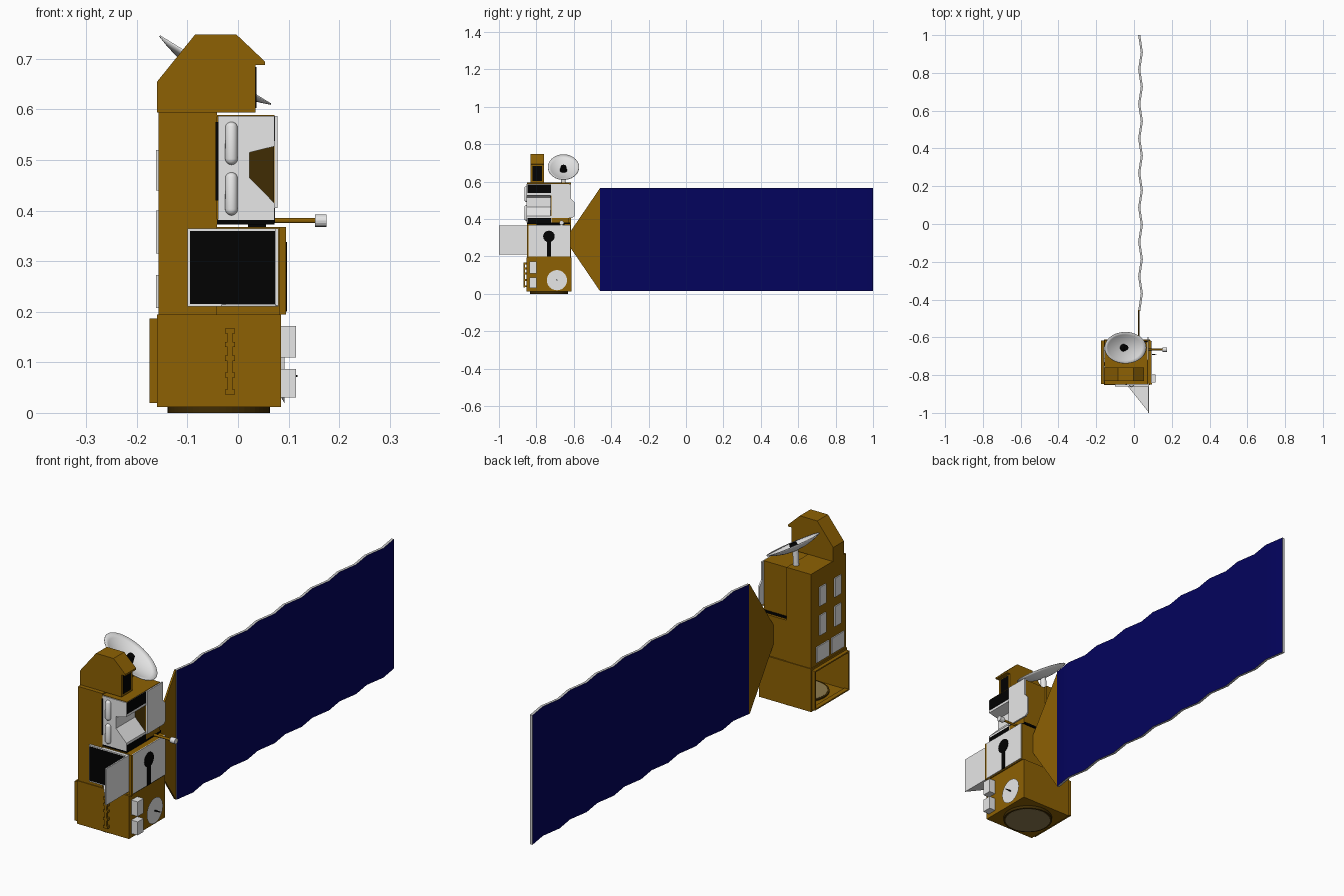
import bpy, bmesh, math
from mathutils import Vector, Matrix

if "Cube" in bpy.data.objects:
    bpy.data.objects.remove(bpy.data.objects["Cube"])

def mat(name, r, g, b):
    m = bpy.data.materials.new(name)
    m.diffuse_color = (r, g, b, 1)
    m.use_nodes = True
    m.node_tree.nodes["Principled BSDF"].inputs["Base Color"].default_value = m.diffuse_color
    return m

GOLD = mat("gold_foil", 0.27, 0.12, 0.001)
WHITE = mat("white", 0.8, 0.8, 0.8)
GREY = mat("grey", 0.6, 0.6, 0.6)
BLACK = mat("black", 0.0005, 0.0005, 0.0005)
NAVY = mat("navy_cells", 0.001, 0.001, 0.11)
OLIVE = mat("olive_floor", 0.27, 0.2, 0.08)
BROWN = mat("dark_brown", 0.05, 0.025, 0.001)

def finish(name, bm, *mats):
    bmesh.ops.recalc_face_normals(bm, faces=bm.faces)
    me = bpy.data.meshes.new(name)
    bm.to_mesh(me)
    bm.free()
    for m in mats:
        me.materials.append(m)
    ob = bpy.data.objects.new(name, me)
    bpy.context.collection.objects.link(ob)
    return ob

def box(name, x, y, z, m, open_dirs=(), wall=0.0):
    """Box from (min, max) ranges; faces along open_dirs removed, walls go inward."""
    bm = bmesh.new()
    bmesh.ops.create_cube(bm, size=1)
    for v in bm.verts:
        v.co = Vector([(r[0] + r[1]) / 2 + c * (r[1] - r[0]) for r, c in zip((x, y, z), v.co)])
    bm.normal_update()
    gone = [f for f in bm.faces if any(f.normal.dot(Vector(d)) > 0.9 for d in open_dirs)]
    if gone:
        bmesh.ops.delete(bm, geom=gone, context='FACES_ONLY')
    me = bpy.data.meshes.new(name)
    bm.to_mesh(me)
    bm.free()
    me.materials.append(m)
    ob = bpy.data.objects.new(name, me)
    bpy.context.collection.objects.link(ob)
    if wall:
        s = ob.modifiers.new("walls", 'SOLIDIFY')
        s.thickness, s.offset = wall, -1
    return ob

def prism(name, pts, axis, lo, hi, m):
    """Extrude a 2D outline along axis: x -> pts (y,z), y -> (x,z), z -> (x,y)."""
    place = {'x': lambda a, b, t: (t, a, b), 'y': lambda a, b, t: (a, t, b), 'z': lambda a, b, t: (a, b, t)}[axis]
    bm = bmesh.new()
    f = bm.faces.new([bm.verts.new(place(a, b, lo)) for a, b in pts])
    ext = bmesh.ops.extrude_face_region(bm, geom=[f])
    move = Vector(place(0, 0, hi - lo))
    bmesh.ops.translate(bm, vec=move, verts=[v for v in ext['geom'] if isinstance(v, bmesh.types.BMVert)])
    return finish(name, bm, m)

def rod(name, a, b, r1, r2, m, seg=32):
    a, b = Vector(a), Vector(b)
    bm = bmesh.new()
    rot = (b - a).to_track_quat('Z', 'Y').to_matrix().to_4x4()
    bmesh.ops.create_cone(bm, cap_ends=True, segments=seg, radius1=r1, radius2=r2, depth=(b - a).length,
                          matrix=Matrix.Translation((a + b) / 2) @ rot)
    return finish(name, bm, m)

# --- Base: hollow service module, open to the -x side ---
box("base_module", (-0.16, 0.085), (-0.853, -0.612), (0.012, 0.195), GOLD, [(-1, 0, 0)], 0.012)
box("base_sleeve", (-0.175, -0.155), (-0.848, -0.617), (0.02, 0.187), GOLD, [(-1, 0, 0), (1, 0, 0)], 0.008)
rod("bottom_ring", (-0.038, -0.733, 0), (-0.038, -0.733, 0.014), 0.101, 0.101, BROWN, 48)
rod("bottom_disc", (-0.038, -0.733, -0.0005), (-0.038, -0.733, 0.01), 0.093, 0.093, OLIVE, 48)
rod("inner_floor_ring", (-0.038, -0.733, 0.022), (-0.038, -0.733, 0.027), 0.101, 0.101, BROWN, 48)
rod("inner_floor_disc", (-0.038, -0.733, 0.022), (-0.038, -0.733, 0.028), 0.093, 0.093, OLIVE, 48)

# Ladder-like bracket on the front of the base
box("bracket_bar", (-0.021, -0.011), (-0.868, -0.862), (0.035, 0.168), GOLD)
for i, z in enumerate((0.041, 0.075, 0.108, 0.135, 0.162)):
    box(f"bracket_step_{i}", (-0.026, -0.006), (-0.868, -0.85), (z - 0.005, z + 0.005), GOLD)

# Boxes and small dish on the right of the base
for i, (z0, z1) in enumerate(((0.03, 0.087), (0.11, 0.172))):
    box(f"side_box_{i}", (0.084, 0.115), (-0.838, -0.798), (z0, z1), WHITE)
rod("small_dish", (0.084, -0.69, 0.073), (0.092, -0.69, 0.073), 0.04, 0.054, WHITE)
rod("small_dish_feed", (0.09, -0.69, 0.073), (0.118, -0.69, 0.073), 0.003, 0.002, BLACK, 12)

# --- Tall tower with equipment plates on its -x side ---
box("tower", (-0.157, -0.042), (-0.85, -0.615), (0.195, 0.595), GOLD)
for row, (z0, z1, w) in enumerate(((0.207, 0.273, 0.085), (0.315, 0.4, 0.042), (0.44, 0.52, 0.042))):
    for col, y in enumerate((-0.69, -0.792)):
        box(f"tower_plate_{row}_{col}", (-0.162, -0.155), (y - w / 2, y + w / 2), (z0, z1), WHITE)

# --- Middle module ---
box("middle_module", (-0.042, 0.09), (-0.845, -0.618), (0.195, 0.368), GOLD)
box("middle_side_panel", (0.088, 0.094), (-0.843, -0.62), (0.2, 0.368), WHITE)
box("middle_front_trim", (0.082, 0.095), (-0.85, -0.842), (0.195, 0.368), GOLD)
rod("keyhole_disc", (0.09, -0.733, 0.307), (0.0965, -0.733, 0.307), 0.031, 0.031, BLACK, 16)
box("keyhole_stem", (0.09, 0.0965), (-0.744, -0.722), (0.2, 0.3), BLACK)
box("radiator_frame", (-0.1, 0.08), (-0.859, -0.842), (0.21, 0.365), WHITE)
box("radiator", (-0.095, 0.073), (-0.8605, -0.85), (0.215, 0.36), BLACK)
box("shade_side", (0.074, 0.08), (-1.0, -0.85), (0.212, 0.365), WHITE)
prism("shade_floor", [(-0.04, -0.85), (0.08, -0.85), (0.08, -1.0)], 'z', 0.21, 0.214, WHITE)

# --- Upper instrument with notch, on a black pedestal ---
prism("upper_instrument", [(-0.04, 0.381), (0.072, 0.381), (0.072, 0.415), (0.023, 0.465), (0.023, 0.515),
                           (0.072, 0.527), (0.072, 0.587), (-0.04, 0.587)], 'y', -0.852, -0.72, WHITE)
box("upper_cover", (-0.042, 0.072), (-0.848, -0.625), (0.586, 0.589), GOLD)
box("notch_back", (0.0, 0.071), (-0.724, -0.718), (0.4, 0.54), BROWN)
box("upper_box", (-0.042, 0.072), (-0.721, -0.625), (0.381, 0.588), GOLD)
box("upper_base_plate", (-0.042, 0.072), (-0.85, -0.62), (0.373, 0.382), BLACK)
box("upper_pedestal", (0.02, 0.055), (-0.8, -0.65), (0.365, 0.375), BLACK)
box("upper_left_strip", (-0.044, -0.039), (-0.853, -0.8), (0.42, 0.575), BLACK)
box("side_band_top", (0.07, 0.0735), (-0.848, -0.722), (0.538, 0.586), BLACK)
box("side_band_low", (0.07, 0.0735), (-0.848, -0.722), (0.376, 0.405), BLACK)
prism("side_shield", [(-0.72, 0.405), (-0.61, 0.405), (-0.597, 0.415), (-0.597, 0.49), (-0.615, 0.51),
                      (-0.615, 0.587), (-0.72, 0.587)], 'x', 0.0715, 0.078, WHITE)
for i, z in enumerate((0.433, 0.533)):
    bm = bmesh.new()
    bmesh.ops.create_uvsphere(bm, u_segments=16, v_segments=10, radius=0.0125)
    for v in bm.verts:
        v.co.z += 0.03 * (1 if v.co.z > 0.001 else -1)
        v.co += Vector((-0.013, -0.852, z))
    ob = finish(f"capsule_{i}", bm, WHITE)
    for p in ob.data.polygons:
        p.use_smooth = True

# Sensor boom
rod("sensor_boom", (0.06, -0.665, 0.38), (0.155, -0.665, 0.38), 0.005, 0.005, GOLD, 12)
rod("sensor_tip", (0.152, -0.665, 0.38), (0.175, -0.665, 0.38), 0.012, 0.012, WHITE, 16)

# --- Hood on top of the tower with a dark aperture ---
prism("hood", [(-0.16, 0.594), (-0.16, 0.655), (-0.085, 0.748), (-0.003, 0.748), (0.053, 0.695),
               (0.053, 0.688), (0.035, 0.688), (0.035, 0.594)], 'y', -0.832, -0.76, GOLD)
box("hood_aperture", (0.03, 0.0365), (-0.822, -0.77), (0.603, 0.684), BLACK)

# --- Tilted oval dish antenna on a post ---
c = Vector((-0.045, -0.655, 0.678))
u, n = Vector((0.852, 0, -0.523)), Vector((0.523, 0, 0.852))
bm = bmesh.new()
rings, seg = 6, 48
tip = bm.verts.new(c - n * 0.025)
prev = None
for k in range(1, rings + 1):
    r = k / rings
    ring = [bm.verts.new(c + u * 0.129 * r * math.cos(2 * math.pi * j / seg)
                         + Vector((0, 0.083 * r * math.sin(2 * math.pi * j / seg), 0))
                         - n * 0.025 * (1 - r * r)) for j in range(seg)]
    for j in range(seg):
        j2 = (j + 1) % seg
        bm.faces.new((tip, ring[j], ring[j2]) if prev is None else (prev[j], ring[j], ring[j2], prev[j2]))
    prev = ring
dish = finish("dish_antenna", bm, WHITE)
for p in dish.data.polygons:
    p.use_smooth = True
s = dish.modifiers.new("thickness", 'SOLIDIFY')
s.thickness, s.offset = 0.003, 0
rod("dish_feed", c - n * 0.024, c + n * 0.006, 0.02, 0.014, BLACK, 16)
rod("dish_post", (-0.06, -0.655, 0.585), c - n * 0.022, 0.012, 0.012, WHITE, 16)

# --- Solar wing: yoke and folded panel ---
prism("wing_yoke", [(-0.62, 0.25), (-0.46, 0.015), (-0.455, 0.015), (-0.455, 0.565), (-0.46, 0.565),
                    (-0.62, 0.33)], 'x', 0.022, 0.03, GOLD)
N = 16
ys = [-0.46 + 1.46 * i / N for i in range(N + 1)]
xs = [0.022 + 0.014 * (i % 2) for i in range(N + 1)]
outline = list(zip(xs, ys)) + [(x + 0.011, y) for x, y in zip(xs[::-1], ys[::-1])]
wing = prism("solar_wing", outline, 'z', 0.015, 0.565, GREY)
wing.data.materials.append(NAVY)
for p in wing.data.polygons:
    p.material_index = 1 if abs(p.normal.x) > 0.5 else 0
bpy.context.view_layer.objects.active = wing
wing.select_set(True)
bpy.ops.object.shade_smooth_by_angle(angle=math.radians(35))
